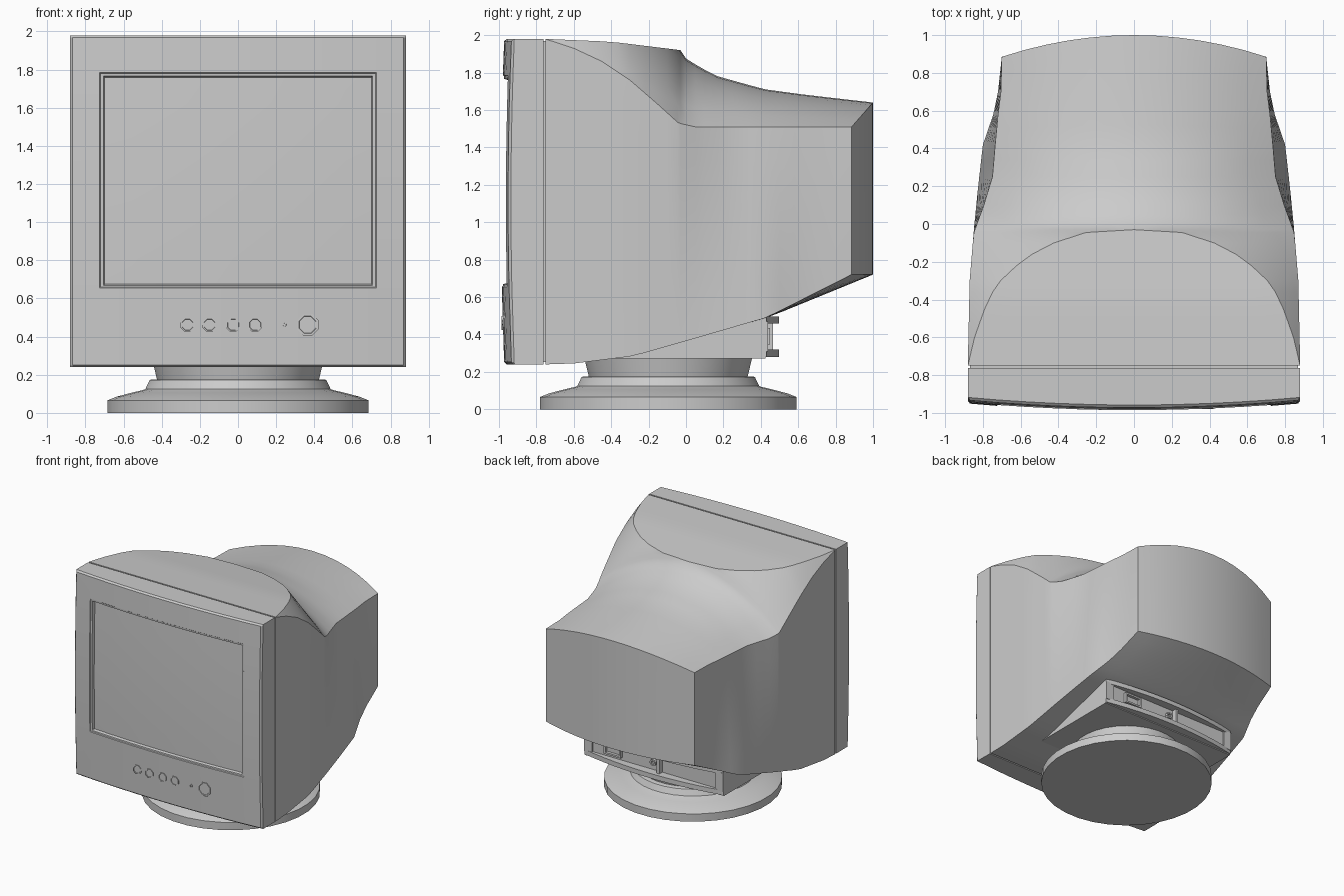
import bpy, bmesh, math

if "Cube" in bpy.data.objects:
    bpy.data.objects.remove(bpy.data.objects["Cube"])

grey = bpy.data.materials.new("light_grey_plastic")
grey.diffuse_color = (0.6, 0.6, 0.6, 1)
grey.use_nodes = True
grey.node_tree.nodes["Principled BSDF"].inputs["Base Color"].default_value = grey.diffuse_color


def finish(name, bm, angle=30):
    bmesh.ops.remove_doubles(bm, verts=bm.verts[:], dist=1e-5)
    bmesh.ops.recalc_face_normals(bm, faces=bm.faces[:])
    me = bpy.data.meshes.new(name)
    bm.to_mesh(me)
    bm.free()
    me.materials.append(grey)
    ob = bpy.data.objects.new(name, me)
    bpy.context.collection.objects.link(ob)
    bpy.ops.object.select_all(action='DESELECT')
    ob.select_set(True)
    bpy.context.view_layer.objects.active = ob
    bpy.ops.object.shade_smooth_by_angle(angle=math.radians(angle))
    return ob


def lerp_table(table, y):
    if y <= table[0][0]:
        return table[0][1]
    for (a, za), (b, zb) in zip(table, table[1:]):
        if y <= b:
            return za + (zb - za) * (y - a) / (b - a)
    return table[-1][1]


def prism(name, plan, z0, z1):
    bm = bmesh.new()
    lo = [bm.verts.new((x, y, z0)) for x, y in plan]
    hi = [bm.verts.new((x, y, z1)) for x, y in plan]
    bm.faces.new(lo)
    bm.faces.new(hi)
    n = len(plan)
    for i in range(n):
        j = (i + 1) % n
        bm.faces.new((lo[i], lo[j], hi[j], hi[i]))
    return finish(name, bm)


def box(name, x0, x1, y0, y1, z0, z1):
    return prism(name, [(x0, y0), (x1, y0), (x1, y1), (x0, y1)], z0, z1)


def lathe(name, profile, n, place):
    """Spin (radius, height) points; place maps local coords to the world."""
    bm = bmesh.new()
    rings = []
    for r, h in profile:
        rings.append([bm.verts.new(place(r * math.cos(2 * math.pi * (k + .5) / n),
                                         r * math.sin(2 * math.pi * (k + .5) / n), h))
                      for k in range(n)])
    for a, b in zip(rings, rings[1:]):
        for k in range(n):
            j = (k + 1) % n
            bm.faces.new((a[k], a[j], b[j], b[k]))
    bm.faces.new(rings[0])
    bm.faces.new(rings[-1])
    return finish(name, bm, 25)


# --- rear housing: rows along y, flat hood on top cut by the curved neck ---
SIDE = [(-.75, .88), (-.3, .87), (0, .845), (.2, .825), (.42, .80), (.58, .745), (.7, .72), (.885, .70)]
LEAN = [(-.05, 0), (.1, .04), (.25, .07), (.42, .065), (.58, .025), (.885, 0)]
HOOD = [(-.75, 1.98), (-.4, 1.965), (-.03, 1.92)]
CROWN = [(-.75, 2.6), (-.36, 2.41), (-.16, 2.13), (-.045, 1.96), (-.03, 1.92), (0, 1.875),
         (.08, 1.825), (.17, 1.78), (.42, 1.71), (.6, 1.68), (.885, 1.64)]
EDGE = [(-.75, 1.979), (-.6, 1.93), (-.45, 1.86), (-.3, 1.76), (-.15, 1.63), (-.04, 1.53), (.05, 1.51)]
BELLY = [(-.75, .24), (-.6, .245), (-.28, .285), (0, .365), (.43, .49), (.885, .72)]
ROWS = [-.75, -.68, -.6, -.52, -.45, -.36, -.3, -.22, -.16, -.1, -.045, -.03, 0, .05, .1, .17,
        .25, .34, .42, .5, .58, .7, .8, .885]
K, S = 6, 6

bm = bmesh.new()
grid = []
for y in ROWS:
    xs, lean, ze = (lerp_table(t, y) for t in (SIDE, LEAN, EDGE))
    zc, hood, zb = (lerp_table(t, y) for t in (CROWN, HOOD, BELLY))
    crease = math.sqrt(max(0, 1 - (hood - ze) / (zc - ze))) if y < -.03 else 0
    us = [crease * i / K for i in range(K)] + [crease + (1 - crease) * i / K for i in range(K + 1)]
    bow = .115 * max(0, (y - .4) / .485)

    def pt(x, u, z):
        return bm.verts.new((x, y + bow * (1 - u * u), z))
    top = []
    for i, u in enumerate(us):
        neck = ze + (zc - ze) * (1 - u * u)
        z = min(hood, neck) if y < -.03 else neck
        top.append(pt(u * (xs - lean), u, z))
    side = [pt(xs - lean * (1 - s / S), 1, ze + (zb - ze) * s / S) for s in range(1, S)]
    bottom = [pt(u * xs, u, zb) for u in us]
    grid.append((top, side, bottom))
for a, b in zip(grid, grid[1:]):
    ra, rb = (g[0] + g[1] + g[2][::-1] for g in (a, b))
    for i in range(len(ra) - 1):
        bm.faces.new((ra[i], ra[i + 1], rb[i + 1], rb[i]))
# end caps
for top, side, bottom in (grid[0], grid[-1]):
    for i in range(len(top) - 1):
        extra = side if i == len(top) - 2 else []
        bm.faces.new([top[i], top[i + 1]] + extra + [bottom[i + 1], bottom[i]])
bmesh.ops.remove_doubles(bm, verts=bm.verts[:], dist=1e-5)
bmesh.ops.mirror(bm, geom=bm.verts[:] + bm.edges[:] + bm.faces[:], axis='X', merge_dist=1e-4)
finish("rear_housing", bm)

# --- front bezel with domed face and sunken screen ---
ZM = 1.11


def face_y(x, z):
    return -.99 + .04 * (x / .88) ** 2 + .018 * ((z - ZM) / .87) ** 2


def lines(lo, o0, i0, i1, o1, hi, n):
    inner = [i0 + (i1 - i0) * k / n for k in range(n + 1)]
    return [lo, lo + .012, o0, o0 + .004, i0 - .006] + inner + [i1 + .006, o1 - .004, o1, hi - .012, hi]


xl = lines(-.88, -.725, -.70, .70, .725, .88, 10)
zl = lines(.24, .655, .675, 1.76, 1.785, 1.98, 8)
nx, nz = len(xl), len(zl)
DEPTH = [.014, 0, 0, .006, .008, .03]      # offset from rim inward to glass
bm = bmesh.new()
vs = [[None] * nz for _ in xl]
for i, x in enumerate(xl):
    for j, z in enumerate(zl):
        ring = min(i, j, nx - 1 - i, nz - 1 - j, 5)
        vs[i][j] = bm.verts.new((x, face_y(x, z) + DEPTH[ring], z))
for i in range(nx - 1):
    for j in range(nz - 1):
        bm.faces.new((vs[i][j], vs[i + 1][j], vs[i + 1][j + 1], vs[i][j + 1]))
rim = [e for e in bm.edges if e.is_boundary]
ext = bmesh.ops.extrude_edge_only(bm, edges=rim)["geom"]
for v in ext:
    if isinstance(v, bmesh.types.BMVert):
        v.co.y = -.762
bmesh.ops.holes_fill(bm, edges=[e for e in bm.edges if e.is_boundary], sides=0)
finish("front_bezel", bm, 25)
box("seam_spacer", -.868, .868, -.78, -.74, .252, 1.968)

# --- control buttons, indicator and power button ---
for name, x, r, n in [("button_1", -.265, .04, 8), ("button_2", -.15, .04, 8),
                      ("button_3", -.025, .04, 8), ("button_4", .09, .04, 8),
                      ("indicator", .245, .012, 6), ("power_button", .365, .061, 8)]:
    y0 = face_y(x, .462)
    prof = [(r, .01), (r, -.006), (r * .8, -.006), (r * .76, -.002)]
    lathe(name, prof, n, lambda a, b, h, x=x, y0=y0: (x + a, y0 + h, .462 + b))

# --- connector bay under the housing, bowed at the back ---
W = .655
box("connector_bay", -W, W, -.5, .425, .272, .495)
bow = [(W * k / 6, .43 + .068 * (1 - (k / 6) ** 2)) for k in range(6, -7, -1)]
plan = [(-W, .40), (W, .40)] + bow
prism("bay_lower_rim", plan, .28, .32)
prism("bay_upper_rim", plan, .458, .495)
for s, nm in ((-1, "left"), (1, "right")):
    box("bay_%s_end" % nm, min(s * .58, s * W), max(s * .58, s * W), .40, .438, .31, .47)
# ports inside the bay
box("bay_divider", -.075, -.05, .41, .465, .31, .47)
box("port_top", .30, .46, .41, .45, .42, .435)
box("port_bottom", .30, .46, .41, .45, .345, .36)
box("port_left", .30, .315, .41, .45, .345, .435)
box("port_right", .445, .46, .41, .45, .345, .435)
lathe("jack", [(.028, 0), (.028, .03), (.015, .03), (.015, .01)], 10,
      lambda a, b, h: (a, .42 + h, .39 + b))

# --- swivel stand ---
lathe("stand_base", [(.688, 0), (.688, .066), (.64, .085), (.56, .106), (.50, .12), (.488, .125),
                     (.466, .172), (.455, .176), (.427, .176), (.452, .28)], 32,
      lambda a, b, h: (a, -.095 + b, h))
